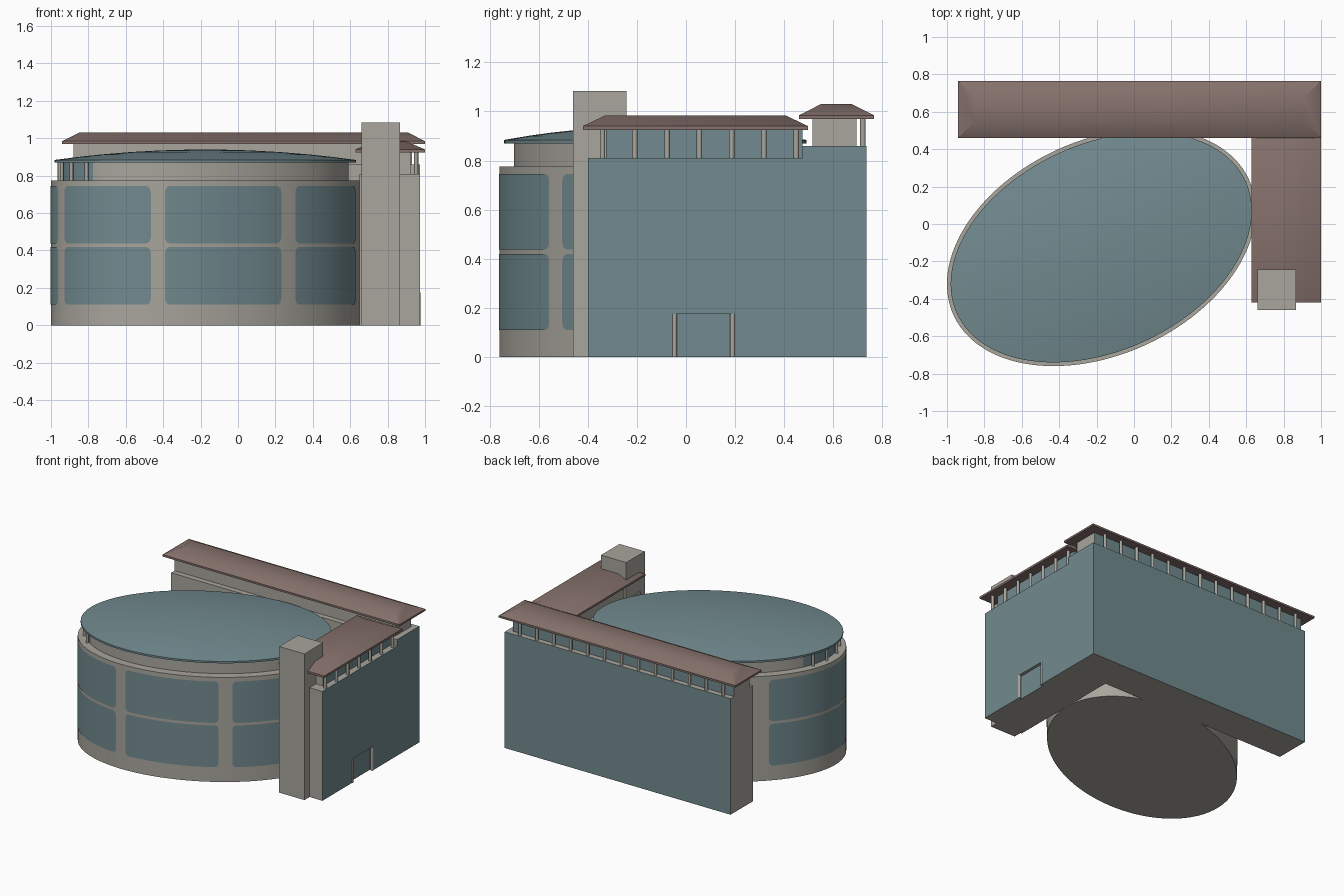
import bpy, bmesh, math
from mathutils import Vector

if "Cube" in bpy.data.objects:
    bpy.data.objects.remove(bpy.data.objects["Cube"])


def material(name, rgb):
    m = bpy.data.materials.new(name)
    m.diffuse_color = (*[(c / 255) ** 2.2 for c in rgb], 1)
    m.use_nodes = True
    m.node_tree.nodes["Principled BSDF"].inputs["Base Color"].default_value = m.diffuse_color
    return m


STONE = material("warm_stone", (167, 164, 155))
GLASS = material("blue_grey_glass", (113, 137, 142))
TILE = material("brown_roof", (132, 112, 107))


def finish(name, bm, mats, smooth=False, rule=None):
    bmesh.ops.recalc_face_normals(bm, faces=bm.faces)
    bm.normal_update()
    if rule:
        for f in bm.faces:
            f.material_index = int(rule(f))
    me = bpy.data.meshes.new(name)
    bm.to_mesh(me)
    bm.free()
    ob = bpy.data.objects.new(name, me)
    bpy.context.collection.objects.link(ob)
    for m in mats:
        me.materials.append(m)
    if smooth:
        bpy.ops.object.select_all(action='DESELECT')
        ob.select_set(True)
        bpy.context.view_layer.objects.active = ob
        bpy.ops.object.shade_smooth_by_angle(angle=math.radians(35))
    return ob


def loft(bm, rings, caps=True):
    """Skin a list of closed rings of points."""
    vs = [[bm.verts.new(p) for p in r] for r in rings]
    n = len(vs[0])
    for a, b in zip(vs, vs[1:]):
        for i in range(n):
            j = (i + 1) % n
            bm.faces.new((a[i], a[j], b[j], b[i]))
    if caps:
        bm.faces.new(vs[0][::-1])
        bm.faces.new(vs[-1])


def rect(x0, x1, y0, y1, z):
    return [(x0, y0, z), (x1, y0, z), (x1, y1, z), (x0, y1, z)]


def box(name, x, y, z, mats, rule=None):
    bm = bmesh.new()
    loft(bm, [rect(*x, *y, z[0]), rect(*x, *y, z[1])])
    return finish(name, bm, mats, rule=rule)


def posts(name, points, r, z0, z1):
    bm = bmesh.new()
    for x, y in points:
        loft(bm, [[(x + r * math.cos(k * math.pi / 6), y + r * math.sin(k * math.pi / 6), z)
                   for k in range(12)] for z in (z0, z1)])
    return finish(name, bm, [STONE], True)


def hip_roof(name, x, y, z0, z1, z2, inset_x, inset_y):
    bm = bmesh.new()
    loft(bm, [rect(*x, *y, z0), rect(*x, *y, z1),
              rect(x[0] + inset_x, x[1] - inset_x, y[0] + inset_y, y[1] - inset_y, z2)])
    return finish(name, bm, [TILE], True)


# Tilted ellipse shared by the drum parts; angle u = 180 is the west end
CX, CY, TILT, A, B = -0.175, -0.125, math.radians(24.7), 0.869, 0.573
PHASE = 16.9


def oval(u, off=0.0, z=0.0, scale=1.0):
    t = math.radians(u - PHASE)
    px, py = (A + off) * scale * math.cos(t), (B + off) * scale * math.sin(t)
    c, s = math.cos(TILT), math.sin(TILT)
    return (CX + px * c - py * s, CY + px * s + py * c, z)


def oval_ring(off, z, scale=1.0, n=120):
    return [oval(360 * i / n, off, z, scale) for i in range(n)]


# Main drum
bm = bmesh.new()
loft(bm, [oval_ring(0, 0), oval_ring(0, 0.775)])
finish("drum_wall", bm, [STONE], True)


# Set-back upper storey, glazed at the west end
def west_glass(f):
    c = f.calc_center_median()
    x, y = c.x - CX, c.y - CY
    px = x * math.cos(TILT) + y * math.sin(TILT)
    py = y * math.cos(TILT) - x * math.sin(TILT)
    u = (math.degrees(math.atan2(py / (B - 0.06), px / (A - 0.06))) + PHASE) % 360
    return abs(f.normal.z) < 0.5 and 160 < u < 218


bm = bmesh.new()
loft(bm, [oval_ring(-0.06, 0.775), oval_ring(-0.06, 0.875)])
finish("drum_upper_storey", bm, [STONE, GLASS], True, west_glass)
posts("drum_columns", [oval(u, -0.045)[:2] for u in (165, 177, 191, 204, 216)], 0.01, 0.775, 0.875)

# Shallow domed roof
bm = bmesh.new()
rings = [oval_ring(-0.02, 0.87), oval_ring(-0.02, 0.884)]
rings += [oval_ring(-0.02, 0.94 - 0.056 * k * k, k) for k in (0.85, 0.7, 0.5, 0.3, 0.1)]
loft(bm, rings)
finish("drum_roof", bm, [GLASS], True)

# Curved window panes with rounded corners
bm = bmesh.new()
RAD = 0.03
for u0, u1 in ((137, 198), (204.6, 249.4), (254.9, 299.4), (305.6, 345.9)):
    n = 120
    us = [u0 + (u1 - u0) * i / n for i in range(n + 1)]
    pts = [Vector(oval(u)) for u in us]
    run = [0.0]
    for p, q in zip(pts, pts[1:]):
        run.append(run[-1] + (q - p).length)
    for z0, z1 in ((0.11, 0.419), (0.438, 0.745)):
        prev = None
        for u, d in zip(us, run):
            e = max(0.0, RAD - min(d, run[-1] - d))
            cut = RAD - math.sqrt(max(0.0, RAD * RAD - e * e)) if e else 0.0
            pair = [bm.verts.new(oval(u, 0.003, z)) for z in (z0 + cut, z1 - cut)]
            if prev:
                bm.faces.new((prev[0], pair[0], pair[1], prev[1]))
            prev = pair
panes = finish("drum_windows", bm, [GLASS], True)
for p in panes.data.polygons:
    out = Vector((p.center.x - CX, p.center.y - CY, 0))
    if p.normal.dot(out) < 0:
        p.flip()


# Wings: glass on the outer east and north faces
def outer(f):
    return f.normal.x > 0.5 or f.normal.y > 0.5


def north(f):
    return f.normal.y > 0.5


def east(f):
    return f.normal.x > 0.5


box("north_wing", (-0.88, 0.95), (0.475, 0.735), (0, 0.86), [STONE, GLASS], outer)
box("east_wing", (0.65, 0.95), (-0.40, 0.475), (0, 0.81), [STONE, GLASS], east)

# East facade with a doorway notch and a raised north end
bm = bmesh.new()
outline = [(-0.40, 0), (-0.05, 0), (-0.05, 0.175), (0.19, 0.175), (0.19, 0), (0.735, 0),
           (0.735, 0.86), (0.475, 0.86), (0.475, 0.81), (-0.40, 0.81)]
loft(bm, [[(x, y, z) for y, z in outline] for x in (0.95, 0.972)])
finish("east_facade", bm, [STONE, GLASS], rule=outer)
posts("door_posts", [(0.965, -0.047), (0.965, 0.19)], 0.011, 0, 0.175)

# Set-back loggia storeys and their columns
box("north_loggia", (-0.88, 0.93), (0.515, 0.695), (0.86, 0.975), [STONE, GLASS], north)
posts("north_columns", [(-0.81 + 0.139 * i, 0.72) for i in range(13)], 0.011, 0.86, 0.975)
box("east_loggia", (0.68, 0.925), (-0.325, 0.475), (0.81, 0.935), [STONE, GLASS], east)
posts("east_columns", [(0.953, -0.34 + 0.1315 * i) for i in range(7)], 0.011, 0.81, 0.935)

# Hipped roofs
hip_roof("north_roof", (-0.94, 1.0), (0.46, 0.765), 0.97, 0.984, 1.03, 0.09, 0.09)
hip_roof("east_roof", (0.627, 1.0), (-0.42, 0.497), 0.925, 0.94, 0.983, 0.1, 0.09)

# Stair tower
box("stair_tower", (0.66, 0.867), (-0.46, -0.243), (0, 1.083), [STONE])
